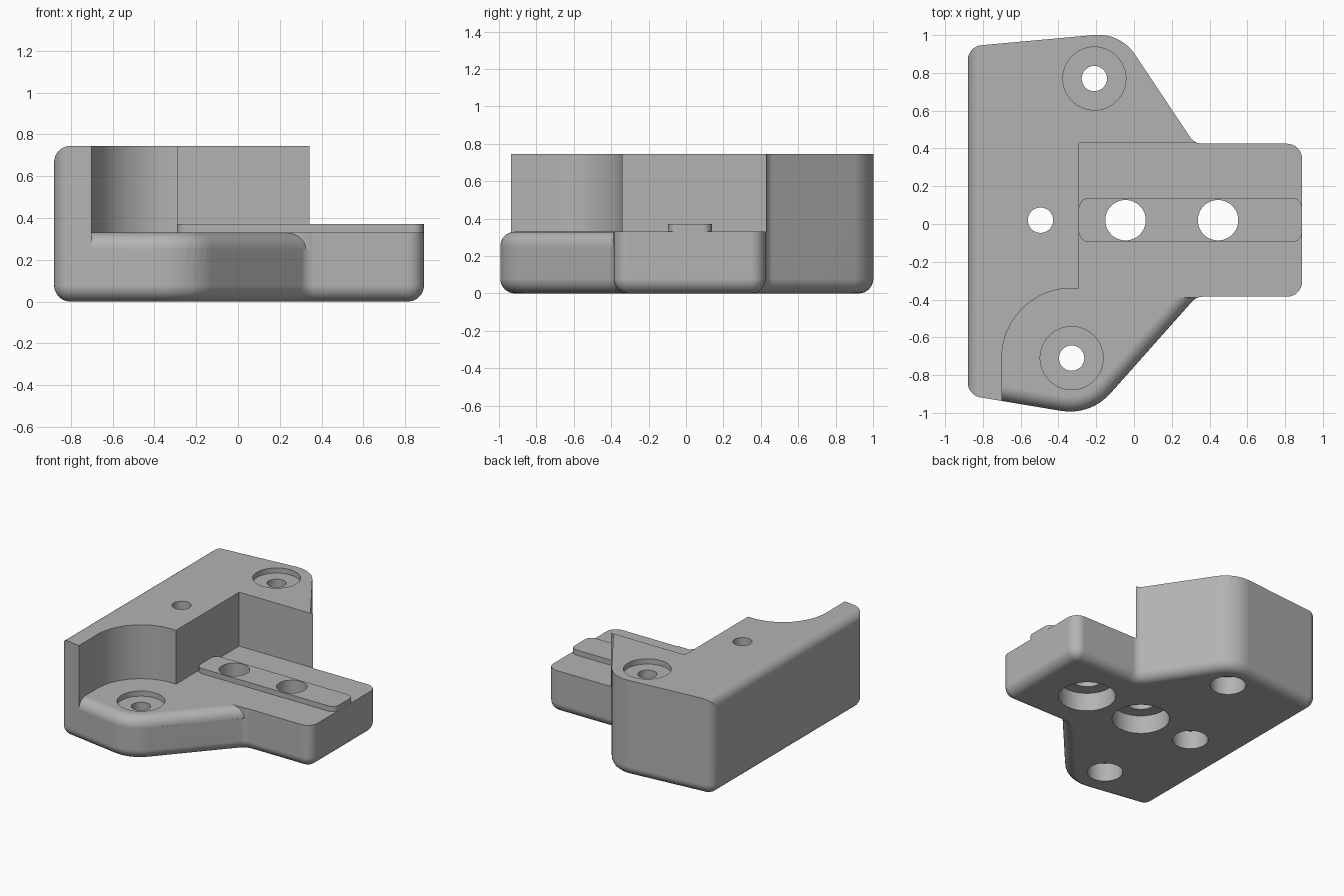
import bpy, bmesh, math
from mathutils import Vector

cube = bpy.data.objects.get("Cube")
if cube:
    bpy.data.objects.remove(cube)

STEPS = 8
TOP, SHELF, RAIL_TOP = 0.745, 0.33, 0.37
EDGE = 0.078

grey = bpy.data.materials.new("plain grey")
grey.use_nodes = True
grey.diffuse_color = (0.45, 0.45, 0.45, 1)
grey.node_tree.nodes["Principled BSDF"].inputs["Base Color"].default_value = grey.diffuse_color


def solid(name, rings):
    """Closed solid from a stack of equal-length rings."""
    bm = bmesh.new()
    loops = [[bm.verts.new(p) for p in ring] for ring in rings]
    n = len(loops[0])
    for low, high in zip(loops, loops[1:]):
        for i in range(n):
            j = (i + 1) % n
            bm.faces.new((low[i], low[j], high[j], high[i]))
    bm.faces.new(loops[0][::-1])
    bm.faces.new(loops[-1])
    bmesh.ops.recalc_face_normals(bm, faces=bm.faces)
    mesh = bpy.data.meshes.new(name)
    bm.to_mesh(mesh)
    bm.free()
    mesh.materials.append(grey)
    obj = bpy.data.objects.new(name, mesh)
    bpy.context.collection.objects.link(obj)
    return obj


def rounded(corners, z, inset=0.0):
    """Counter-clockwise outline, moved inward, with each corner rounded."""
    ring = []
    pts = [Vector(c[:2]) for c in corners]
    for i, p in enumerate(pts):
        a = (p - pts[i - 1]).normalized()
        b = (pts[(i + 1) % len(pts)] - p).normalized()
        na, nb = Vector((-a.y, a.x)), Vector((-b.y, b.x))
        mid = (na + nb) / (1 + na.dot(nb))
        side = 1 if a.cross(b) > 0 else -1
        centre = p + mid * corners[i][2] * side
        r = max(corners[i][2] - side * inset, 0.001)
        start = math.atan2(-na.y * side, -na.x * side)
        turn = math.atan2(a.cross(b), a.dot(b))
        for k in range(STEPS + 1):
            t = start + turn * k / STEPS
            ring.append((centre.x + r * math.cos(t), centre.y + r * math.sin(t), z))
    return ring


def prism(name, outline, z0, z1):
    return solid(name, [[(x, y, z) for x, y in outline] for z in (z0, z1)])


def circle(x, y, r, n=48):
    return [(x + r * math.cos(math.tau * k / n), y + r * math.sin(math.tau * k / n))
            for k in range(n)]


def cut(target, *cutters):
    for cutter in cutters:
        cutter.hide_render = True
        mod = target.modifiers.new("cut", "BOOLEAN")
        mod.operation, mod.solver, mod.object = "DIFFERENCE", "EXACT", cutter
        bpy.context.view_layer.objects.active = target
        bpy.ops.object.modifier_apply(modifier=mod.name)
        bpy.data.objects.remove(cutter)


def edge_profile(z):
    """Waste outside a rounded top edge at height z, as (inward, height)."""
    arc = [(EDGE * (1 - math.cos(t)), z - EDGE + EDGE * math.sin(t))
           for t in (math.pi / 2 * k / STEPS for k in range(STEPS + 1))]
    return [(-0.06, z + 0.05), (-0.06, z - EDGE)] + arc + [(EDGE, z + 0.05)]


# Bracket body with rounded lower edge
plan = [(-0.88, -0.907, 0.08), (-0.23, -1.015, 0.285), (0.33, -0.385, 0.08),
        (0.89, -0.385, 0.08), (0.89, 0.425, 0.08), (0.32, 0.425, 0.08),
        (-0.072, 1.013, 0.23), (-0.88, 0.94, 0.08)]
rings = []
for k in range(STEPS + 1):
    t = math.pi / 2 * k / STEPS
    rings.append(rounded(plan, EDGE * (1 - math.cos(t)), EDGE * (1 - math.sin(t))))
rings.append(rounded(plan, TOP))
body = solid("bracket_body", rings)

# Open pocket above the shelf, with a curved wall around the front screw
cx, cy, reach = -0.33, -0.71, 0.37
pocket = [(cx - reach, -1.2), (1.2, -1.2), (1.2, 0.428), (-0.29, 0.428)]
first = math.acos((-0.29 - cx) / reach)
pocket += [(cx + reach * math.cos(t), cy + reach * math.sin(t))
           for t in (first + (math.pi - first) * k / 24 for k in range(25))]
cut(body, prism("pocket_cutter", pocket, SHELF, 1))

# Rounded upper edge along the right side of the block
cut(body, solid("side_edge_cutter",
                [[(-0.88 + d, y, z) for d, z in edge_profile(TOP)] for y in (-1.2, 1.2)]))

# Rounded shelf edge, swept along the front lobe
lobe = Vector((-0.3386, -0.708))
a0, a1 = math.radians(-99.4), math.radians(-41.6)
sections = [[] for _ in range(STEPS * 2 + 3)]
for d, z in edge_profile(SHELF):
    r = 0.285 - d
    arc = [lobe + r * Vector((math.cos(t), math.sin(t)))
           for t in (a0 + (a1 - a0) * k / (STEPS * 2) for k in range(STEPS * 2 + 1))]
    s, e = arc[0], arc[-1]
    begin = Vector((-0.7, s.y + (-0.7 - s.x) * math.tan(a0 + math.pi / 2)))
    end = Vector((e.x + (-0.39 - e.y) / math.tan(a1 + math.pi / 2), -0.39))
    for section, p in zip(sections, [begin] + arc + [end]):
        section.append((p.x, p.y, z))
cut(body, solid("shelf_edge_cutter", sections))

# Guide rail on the shelf
rail_plan = [(-0.29, -0.095, 0.05), (0.889, -0.095, 0.05),
             (0.889, 0.138, 0.05), (-0.29, 0.138, 0.05)]
rail = solid("guide_rail", [rounded(rail_plan, z) for z in (SHELF, RAIL_TOP)])

# Through holes, each with a wider recess underneath
holes = [(-0.045, 0.02, 0.107, 0.2), (0.445, 0.02, 0.107, 0.2), (-0.495, 0.02, 0.067, 0.125),
         (-0.21, 0.77, 0.067, 0.125), (-0.33, -0.71, 0.067, 0.125)]
for x, y, r, wide in holes:
    cut(body, prism("hole_cutter", circle(x, y, r), -0.1, 1),
        prism("recess_cutter", circle(x, y, wide), -0.1, 0.14))
    if r > 0.1:
        cut(rail, prism("rail_hole_cutter", circle(x, y, r), -0.1, 1))

# Shallow screw seats on top
for (x, y, _, _), z in zip(holes[3:], (TOP, SHELF)):
    cut(body, prism("seat_cutter", circle(x, y, 0.167), z - 0.04, z + 0.1))

# Smooth shading with sharp edges kept
for obj in (body, rail):
    bpy.ops.object.select_all(action="DESELECT")
    obj.select_set(True)
    bpy.context.view_layer.objects.active = obj
    bpy.ops.object.shade_smooth_by_angle(angle=math.radians(25))
    weighted = obj.modifiers.new("even shading", "WEIGHTED_NORMAL")
    weighted.keep_sharp = True
